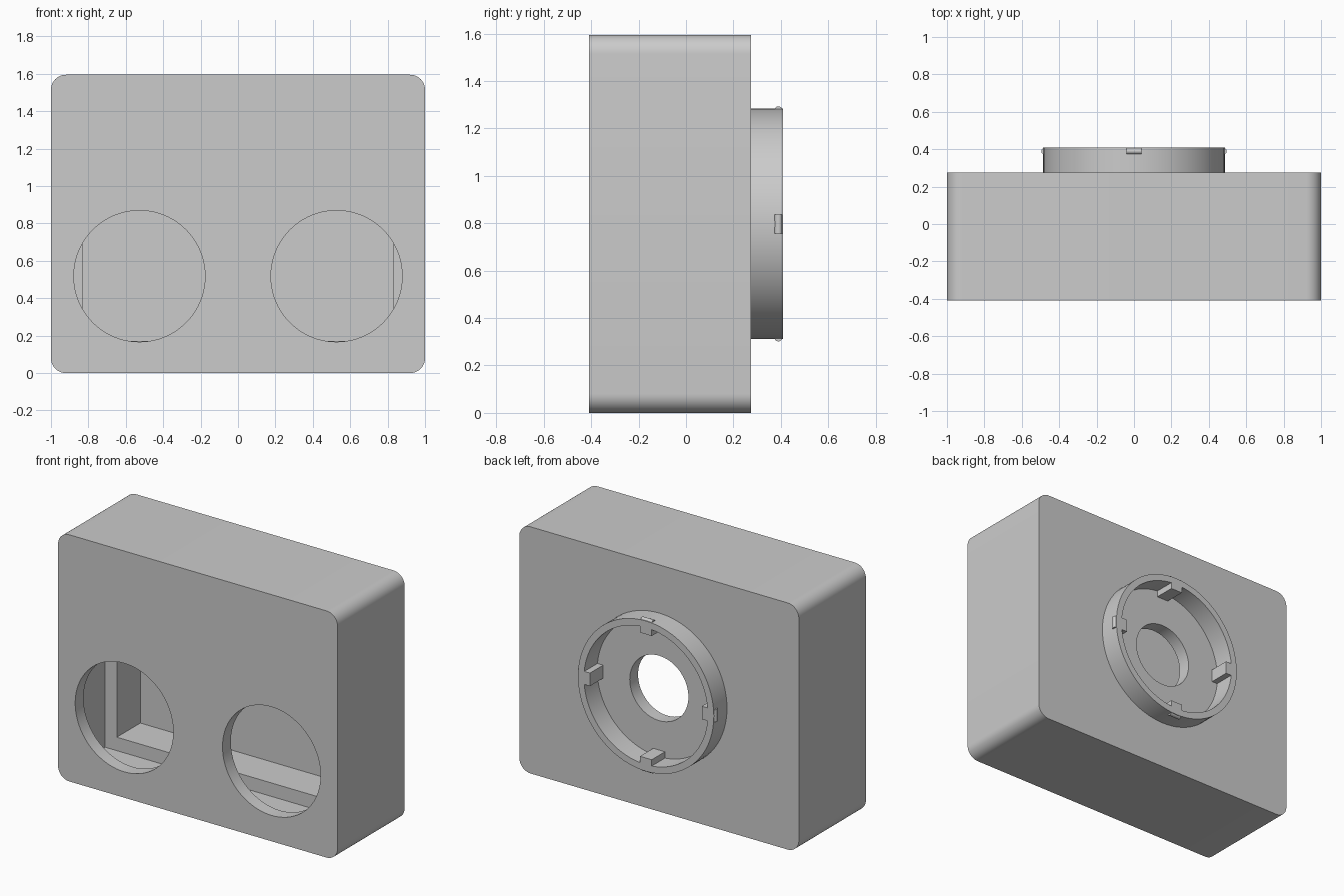
import bpy, bmesh, math
from mathutils import Matrix

if "Cube" in bpy.data.objects:
    bpy.data.objects.remove(bpy.data.objects["Cube"])

# One flat colour
grey = bpy.data.materials.new("light grey plastic")
grey.diffuse_color = (0.6, 0.6, 0.6, 1)
grey.use_nodes = True
grey.node_tree.nodes["Principled BSDF"].inputs["Base Color"].default_value = grey.diffuse_color

H = 1.595                      # body height
FRONT, BACK, RIM = -0.41, 0.275, 0.41
CZ = H / 2                     # collar centre height


def finish(name, bm):
    bmesh.ops.recalc_face_normals(bm, faces=bm.faces)
    me = bpy.data.meshes.new(name)
    bm.to_mesh(me)
    bm.free()
    me.materials.append(grey)
    ob = bpy.data.objects.new(name, me)
    bpy.context.collection.objects.link(ob)
    return ob


def box(name, x0, x1, y0, y1, z0, z1, radius=0):
    bm = bmesh.new()
    bmesh.ops.create_cube(bm, size=1)
    for v in bm.verts:
        v.co.x = x1 if v.co.x > 0 else x0
        v.co.y = y1 if v.co.y > 0 else y0
        v.co.z = z1 if v.co.z > 0 else z0
    if radius:                 # round the four front-to-back edges
        edges = [e for e in bm.edges
                 if abs(e.verts[0].co.y - e.verts[1].co.y) > 0.01]
        bmesh.ops.bevel(bm, geom=edges, offset=radius, segments=10,
                        profile=0.5, affect='EDGES')
    return finish(name, bm)


def disc(name, x, z, radius, y0, y1):
    bm = bmesh.new()
    place = Matrix.Translation((x, (y0 + y1) / 2, z)) @ Matrix.Rotation(math.pi / 2, 4, 'X')
    bmesh.ops.create_cone(bm, cap_ends=True, segments=80, radius1=radius,
                          radius2=radius, depth=y1 - y0, matrix=place)
    return finish(name, bm)


def cut(target, cutter):
    mod = target.modifiers.new("cut", 'BOOLEAN')
    mod.operation, mod.solver, mod.object = 'DIFFERENCE', 'EXACT', cutter
    bpy.context.view_layer.objects.active = target
    bpy.ops.object.modifier_apply(modifier=mod.name)
    bpy.data.objects.remove(cutter)


def smooth(ob):
    bpy.ops.object.select_all(action='DESELECT')
    ob.select_set(True)
    bpy.context.view_layer.objects.active = ob
    bpy.ops.object.shade_smooth_by_angle(angle=math.radians(30))


# Hollow housing: wide front chamber, narrower rear chamber
housing = box("housing", -1, 1, FRONT, BACK, 0, H, 0.08)
cut(housing, box("front_chamber", -0.915, 0.915, FRONT + 0.085, FRONT + 0.36, 0.085, H - 0.085))
cut(housing, box("rear_chamber", -0.832, 0.832, FRONT + 0.3, BACK - 0.085, 0.172, H - 0.172))

# Two round front openings and one round back opening
for side in (-1, 1):
    cut(housing, disc("front_opening", side * 0.527, 0.518, 0.351, FRONT - 0.1, FRONT + 0.15))
cut(housing, disc("back_opening", 0, CZ, 0.21, BACK - 0.15, BACK + 0.1))
smooth(housing)

# Round collar on the back
collar = disc("collar", 0, CZ, 0.486, BACK, RIM)
cut(collar, disc("collar_bore", 0, CZ, 0.443, BACK - 0.1, RIM + 0.1))
smooth(collar)

# Four ribs inside the collar, each with a small rounded snap bump outside
for i in range(4):
    turn = (Matrix.Translation((0, 0, CZ)) @ Matrix.Rotation(i * math.pi / 2, 4, 'Y'))
    rib = box("collar_rib", -0.042, 0.042, BACK, RIM, 0.4, 0.444)
    rib.data.transform(turn)

    bm = bmesh.new()
    place = (turn @ Matrix.Translation((0, 0.39, 0.479))
             @ Matrix.Rotation(math.pi / 2, 4, 'Y'))
    bmesh.ops.create_cone(bm, cap_ends=True, segments=20, radius1=0.017,
                          radius2=0.017, depth=0.08, matrix=place)
    smooth(finish("snap_bump", bm))
